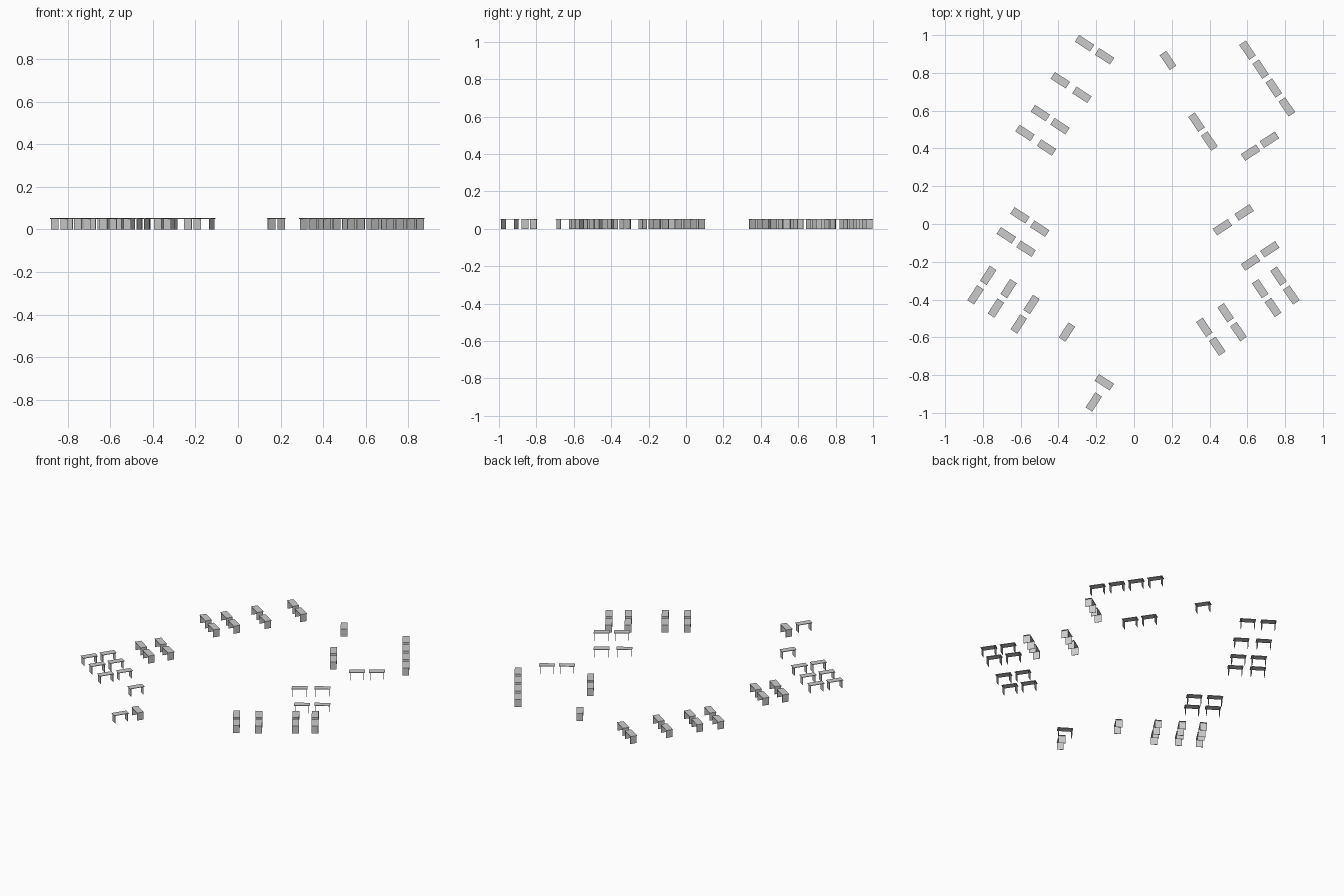
import bpy, bmesh
from math import radians
from mathutils import Matrix

if "Cube" in bpy.data.objects:
    bpy.data.objects.remove(bpy.data.objects["Cube"])

L, W, H, T = 0.095, 0.042, 0.053, 0.003   # bench length, width, height, board thickness
INSET, LEG = 0.006, 0.002                 # end panel inset and thickness

# Bench: thin seat board overhanging two end panels, as one bridge-shaped profile
e, o, i = L / 2, L / 2 - INSET, L / 2 - INSET - LEG
half = [(i, H - T), (i, 0), (o, 0), (o, H - T), (e, H - T), (e, H)]
profile = half + [(-x, z) for x, z in reversed(half)]
bm = bmesh.new()
face = bm.faces.new([bm.verts.new((x, -W / 2, z)) for x, z in profile])
side = bmesh.ops.extrude_face_region(bm, geom=[face])
bmesh.ops.translate(bm, vec=(0, W, 0),
                    verts=[v for v in side["geom"] if isinstance(v, bmesh.types.BMVert)])
bmesh.ops.recalc_face_normals(bm, faces=bm.faces)
bench_mesh = bpy.data.meshes.new("bench")
bm.to_mesh(bench_mesh)
bm.free()


def bench(x, y, angle):
    ob = bpy.data.objects.new("bench", bench_mesh)
    ob.matrix_world = Matrix.Translation((x, y, 0)) @ Matrix.Rotation(radians(angle), 4, 'Z')
    bpy.context.collection.objects.link(ob)


def row(x, y, angle, count, step):
    for k in range(count):
        bench(x + step[0] * k, y + step[1] * k, angle)


# North-west and west pairs
for x, y, dx, dy in [(-0.262, 0.957, 0.106, -0.069), (-0.39, 0.761, 0.114, -0.077),
                     (-0.496, 0.587, 0.104, -0.069), (-0.577, 0.482, 0.114, -0.077),
                     (-0.604, 0.046, 0.105, -0.071), (-0.676, -0.06, 0.105, -0.071)]:
    row(x, y, -33, 2, (dx, dy))

# South-west pairs
for x, y in [(-0.772, -0.272), (-0.664, -0.342), (-0.543, -0.426)]:
    row(x, y, 57, 2, (-0.067, -0.103))

# South-west single benches
bench(-0.355, -0.572, 57)
bench(-0.213, -0.942, 57)
bench(-0.157, -0.838, -33)

# East rows running down the slope
row(0.601, 0.92, -56, 4, (0.0695, -0.1))
for x, y in [(0.331, 0.539), (0.765, -0.276), (0.668, -0.342),
             (0.373, -0.547), (0.485, -0.47)]:
    row(x, y, -56, 2, (0.068, -0.1))
bench(0.18, 0.866, -56)

# East pairs facing across
for x, y, dx, dy in [(0.617, 0.378, 0.1, 0.068), (0.468, -0.017, 0.115, 0.078),
                     (0.617, -0.204, 0.102, 0.07)]:
    row(x, y, 33, 2, (dx, dy))
